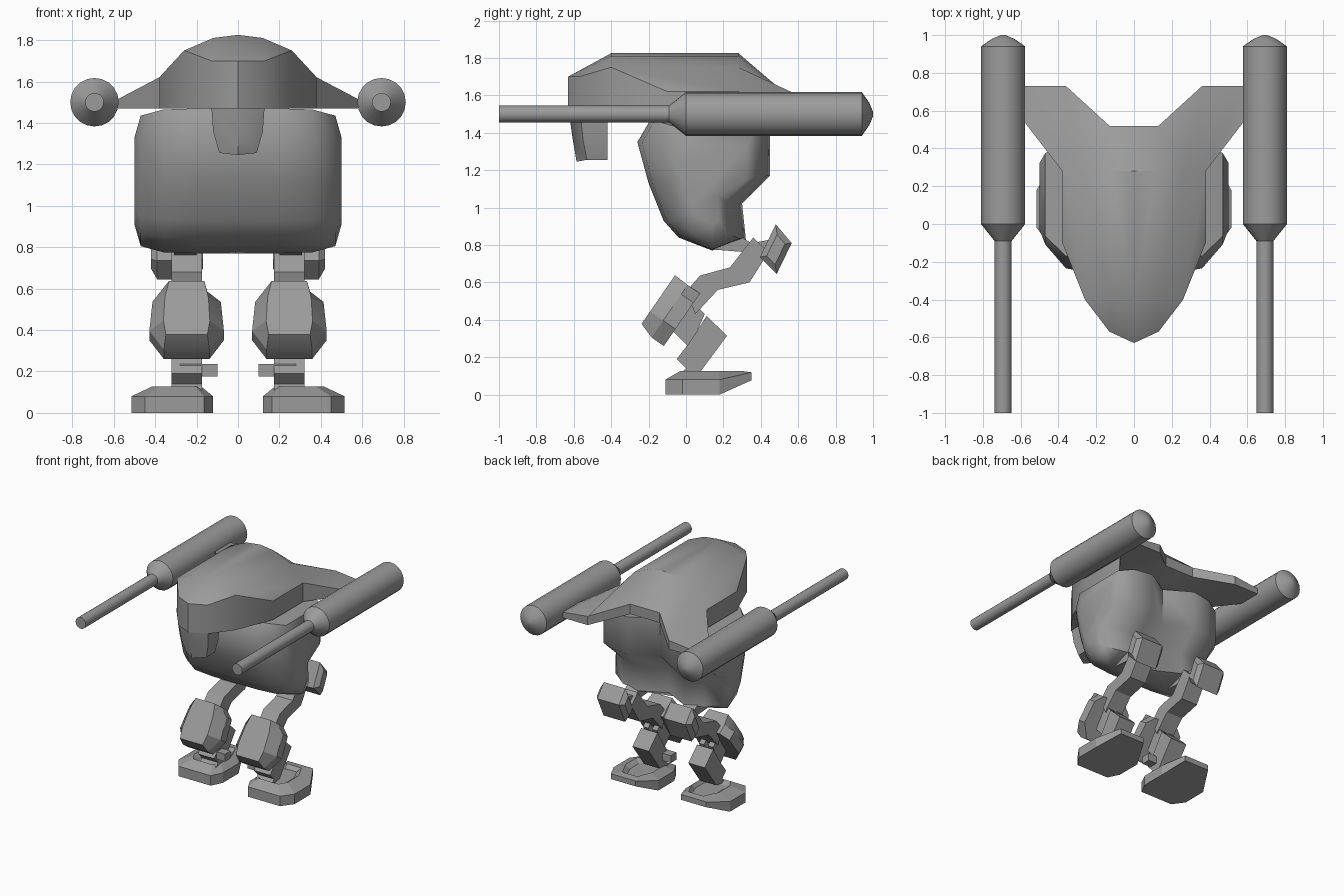
import bpy
import bmesh
import math
from mathutils import Vector

default_cube = bpy.data.objects.get("Cube")
if default_cube:
    bpy.data.objects.remove(default_cube, do_unlink=True)

# One plain grey for the whole machine
grey = bpy.data.materials.new("plain grey")
grey.use_nodes = True
grey.diffuse_color = (0.33, 0.33, 0.33, 1)
grey.node_tree.nodes["Principled BSDF"].inputs["Base Color"].default_value = grey.diffuse_color


def finish(bm, name, smooth_angle=None):
    """Turn a bmesh into a named grey object."""
    bmesh.ops.recalc_face_normals(bm, faces=bm.faces)
    mesh = bpy.data.meshes.new(name)
    bm.to_mesh(mesh)
    bm.free()
    mesh.materials.append(grey)
    obj = bpy.data.objects.new(name, mesh)
    bpy.context.collection.objects.link(obj)
    if smooth_angle:
        bpy.ops.object.select_all(action='DESELECT')
        obj.select_set(True)
        bpy.context.view_layer.objects.active = obj
        bpy.ops.object.shade_smooth_by_angle(angle=math.radians(smooth_angle))
    return obj


def loft(name, rings, smooth_angle=None, bevel=0):
    """Skin a row of equal rings and cap both ends."""
    bm = bmesh.new()
    loops = [[bm.verts.new(point) for point in ring] for ring in rings]
    count = len(rings[0])
    for a, b in zip(loops, loops[1:]):
        for i in range(count):
            j = (i + 1) % count
            bm.faces.new((a[i], a[j], b[j], b[i]))
    caps = [bm.faces.new(loops[0]), bm.faces.new(loops[-1])]
    if bevel:
        edges = [edge for cap in caps for edge in cap.edges]
        bmesh.ops.bevel(bm, geom=edges, offset=bevel, segments=1, affect='EDGES')
    return finish(bm, name, smooth_angle)


def side_prism(name, side, x_inner, x_outer, profile, bevel=0):
    """Extrude a (y, z) profile sideways."""
    rings = [[(side * x, y, z) for y, z in profile] for x in (x_inner, x_outer)]
    return loft(name, rings, bevel=bevel)


# Body: one side profile, scaled at each station across the width
body_profile = [(-.19, 1.47), (-.26, 1.35), (-.2, 1.13), (-.12, .93), (-.04, .84),
                (.14, .77), (.32, .83), (.3, 1.02), (.45, 1.17), (.45, 1.47)]
# x, front depth, upper rear depth, lower rear depth, height
half_stations = [(.2, 1, 1, 1, 1), (.36, .94, .93, .8, .985),
                 (.47, .63, .75, .4, .9), (.5, .44, .58, .15, .6)]
stations = [(-s[0], *s[1:]) for s in reversed(half_stations)]
stations += [(0, 1, .6, .4, 1)] + half_stations
mid_y, mid_z = .15, 1.12


def body_point(x, y, z, front, upper_rear, lower_rear, height):
    rear = upper_rear if z > mid_z else lower_rear
    depth = front if y < mid_y else rear
    return (x, mid_y + (y - mid_y) * depth, mid_z + (z - mid_z) * height)


loft("body", [[body_point(x, y, z, *scales) for y, z in body_profile]
              for x, *scales in stations], smooth_angle=58)

# Canopy: arched roof with swept wings, half modelled and mirrored
roof = [(0, -.63, 1.7), (.13, -.57, 1.7), (.26, -.4, 1.75), (.38, -.1, 1.62),
        (0, -.4, 1.825), (.12, -.4, 1.81),
        (0, .28, 1.825), (.12, .28, 1.81), (.26, .28, 1.75), (.38, .28, 1.62),
        (0, .52, 1.62), (.13, .52, 1.62), (.36, .73, 1.54), (.58, .73, 1.515), (.58, .54, 1.515)]
roof_faces = [(0, 1, 5, 4), (1, 2, 5), (4, 5, 7, 6), (5, 2, 8, 7), (2, 3, 9, 8),
              (6, 7, 11, 10), (7, 8, 11), (8, 9, 12, 11), (9, 14, 13, 12)]
rim = (0, 1, 2, 3, 9, 14, 13, 12, 11, 10)
bm = bmesh.new()
top = [bm.verts.new(p) for p in roof]
under = [bm.verts.new((x, y, 1.54 if y == .52 else 1.47)) for x, y, z in roof]
for face in roof_faces:
    bm.faces.new([top[i] for i in face])
    bm.faces.new([under[i] for i in reversed(face)])
for i, j in zip(rim, rim[1:]):
    bm.faces.new((top[i], top[j], under[j], under[i]))
bmesh.ops.mirror(bm, geom=bm.verts[:] + bm.edges[:] + bm.faces[:], merge_dist=.001, axis='X')
finish(bm, "canopy", smooth_angle=36)

# Chin under the canopy nose
chin_rings = []
for z, nose, cheek, half in ((1.5, -.625, -.565, .13), (1.36, -.605, -.55, .12), (1.255, -.585, -.53, .09)):
    chin_rings.append([(0, nose, z - (.01 if z < 1.3 else 0)), (half, cheek, z), (half, -.42, z),
                       (-half, -.42, z), (-half, cheek, z)])
loft("chin", chin_rings, smooth_angle=52)

# Guns: turned profile along y as (y, radius)
gun_profile = [(-1, .045), (-.09, .045), (0, .117), (.94, .117), (.98, .06), (1, .012)]
gun_sides = 20


def gun(label, side):
    rings = []
    for y, radius in gun_profile:
        angles = [math.tau * i / gun_sides for i in range(gun_sides)]
        rings.append([(side * .693 + radius * math.cos(a), y, 1.5 + radius * math.sin(a))
                      for a in angles])
    loft(label + "_gun", rings, smooth_angle=25)


# Knee armour: tilted rounded plate, half outlines given as (across, along)
back_outline = [(.1, .17), (.165, .11), (.18, -.06), (.11, -.17)]
front_outline = [(.085, .175), (.105, .08), (.112, -.06), (.1, -.14)]
along = Vector((0, .567, .824))
outward = Vector((0, -.824, .567))


def knee_armour(label, side):
    base = Vector((side * .248, -.022, .4))
    rings = []
    for depth, half in ((0, back_outline), (.08, back_outline), (.165, front_outline)):
        outline = half + [(-x, v) for x, v in reversed(half)]
        rings.append([base + Vector((x, 0, 0)) + along * v + outward * depth for x, v in outline])
    loft(label + "_knee_armour", rings, smooth_angle=25)


# Foot: eight-sided plan, sole rising at the heel, sunken top
foot_plan = [(.165, -.11), (.45, -.11), (.515, -.02), (.515, .18),
             (.42, .35), (.2, .35), (.12, .18), (.12, -.02)]


def foot(label, side):
    def shrunk(width, length, z):
        return [(side * (.265 + (x - .265) * width), .16 + (y - .16) * length, z)
                for x, y in foot_plan]
    sole = [(side * x, y, max(0, (y - .18) * .45)) for x, y in foot_plan]
    edge = [(side * x, y, .08 + max(0, y - .18) * .23) for x, y in foot_plan]
    loft(label + "_foot", [sole, edge, shrunk(.6, .7, .127), shrunk(.45, .55, .1)])


def leg(label, side):
    # Hip strut and the faceted joint behind the body
    side_prism(label + "_hip_strut", side, .2, .31,
               [(.15, .775), (.25, .87), (.35, .81), (.46, .83), (.44, .73), (.34, .76)])
    side_prism(label + "_hip_joint", side, .17, .42,
               [(.48, .91), (.565, .81), (.485, .645), (.395, .735)], bevel=.03)
    # Bent thigh
    side_prism(label + "_thigh", side, .175, .32,
               [(0, .55), (.075, .636), (.235, .68), (.36, .84), (.44, .76),
                (.34, .6), (.17, .56), (.05, .43)])
    # Shin rods behind the armour, then the shin block
    for rod, inner in (("inner", .185), ("outer", .265)):
        side_prism(label + "_" + rod + "_shin_rod", side, inner, inner + .045,
                   [(.03, .5), (.1, .43), (.02, .25), (-.07, .34)])
    side_prism(label + "_shin", side, .175, .32,
               [(.11, .42), (.22, .315), (.075, .12), (-.04, .1), (0, .14), (-.05, .19), (.02, .28)])
    # Ankle pin
    side_prism(label + "_ankle_pin", side, .1, .28,
               [(-.02, .175), (-.02, .235), (.05, .235), (.05, .175)])
    knee_armour(label, side)
    foot(label, side)


for label, side in (("left", 1), ("right", -1)):
    gun(label, side)
    leg(label, side)
